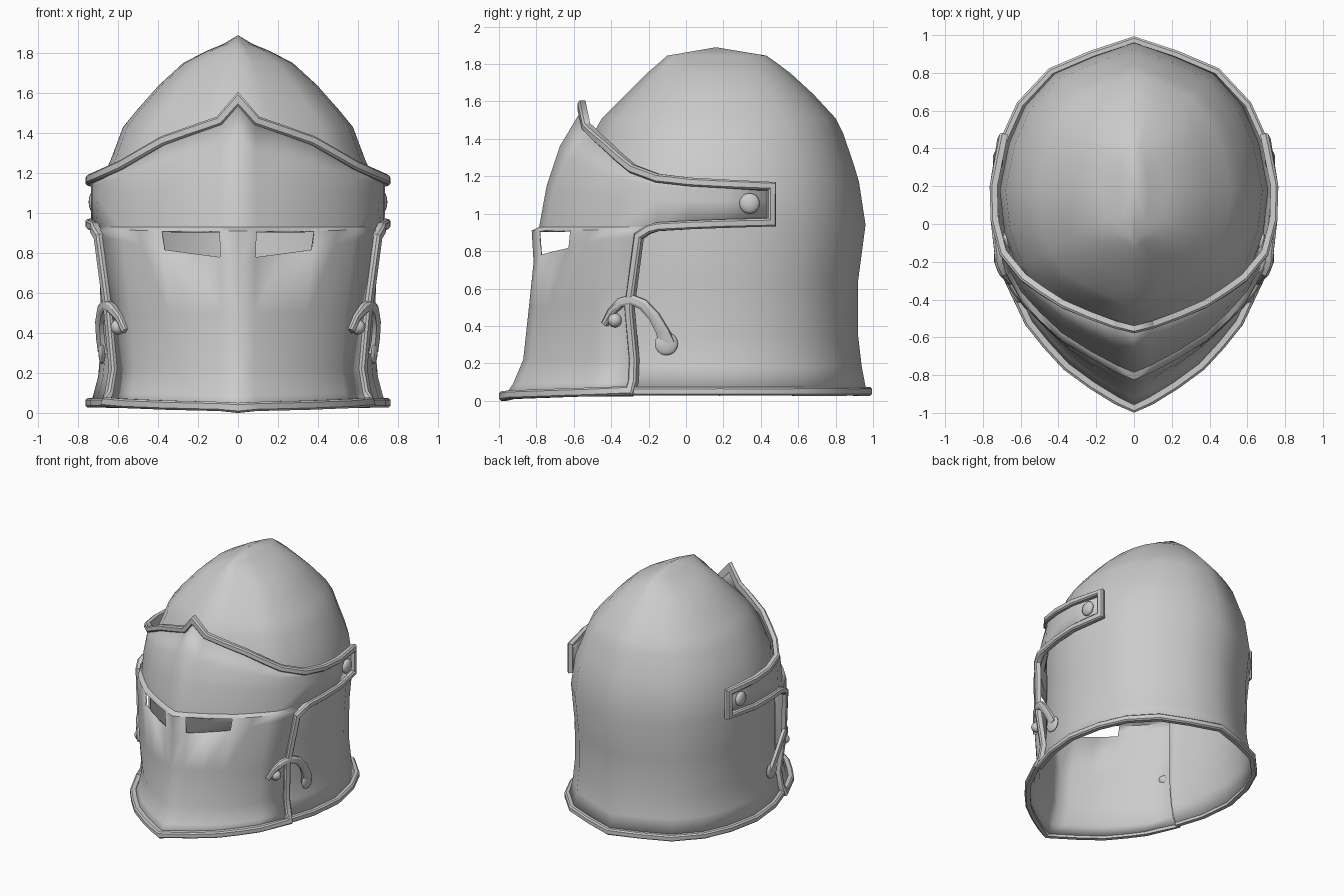
import bpy, bmesh
from mathutils import Vector

if "Cube" in bpy.data.objects:
    bpy.data.objects.remove(bpy.data.objects["Cube"])

CENTRE = Vector((0, 0.1, 0.9))


def finish(name, bm, angle=0.9, wall=0.0):
    """Turn a right-hand half mesh into a mirrored, shaded object."""
    bmesh.ops.recalc_face_normals(bm, faces=bm.faces)
    if wall and sum((f.calc_center_median() - CENTRE).dot(f.normal) for f in bm.faces) < 0:
        bmesh.ops.reverse_faces(bm, faces=bm.faces)
    mesh = bpy.data.meshes.new(name)
    bm.to_mesh(mesh)
    bm.free()
    ob = bpy.data.objects.new(name, mesh)
    bpy.context.collection.objects.link(ob)
    bpy.ops.object.select_all(action='DESELECT')
    ob.select_set(True)
    bpy.context.view_layer.objects.active = ob
    bpy.ops.object.shade_smooth_by_angle(angle=angle)
    ob.modifiers.new("Mirror", 'MIRROR')
    if wall:
        sol = ob.modifiers.new("Wall", 'SOLIDIFY')
        sol.thickness, sol.offset = wall, -1
    return ob


def add_grid(bm, rows, skip=lambda r, c: False):
    verts = [[bm.verts.new(p) for p in row] for row in rows]
    for r in range(len(rows) - 1):
        for c in range(len(rows[0]) - 1):
            if not skip(r, c):
                bm.faces.new((verts[r][c], verts[r][c + 1], verts[r + 1][c + 1], verts[r + 1][c]))
    return verts


def sweep(name, pts, profile, widths=None):
    """Sweep a (depth, width) profile along a path lying on the helmet."""
    bm = bmesh.new()
    pts = [Vector(p) for p in pts]
    rings = []
    for i, p in enumerate(pts):
        a = (p - pts[i - 1]).normalized() if i else None
        b = (pts[i + 1] - p).normalized() if i < len(pts) - 1 else None
        seg = a or b
        t = (a + b).normalized() if a and b else seg.copy()
        if abs(p.x) < 1e-5:                       # square cut on the mirror plane
            t = Vector((1 if seg.x > 0 else -1, 0, 0))
        n = Vector((p.x, p.y - 0.1, 0))
        n = (n - t * n.dot(t)).normalized()
        s = t.cross(n) / max(0.6, abs(t.dot(seg)))
        w = widths[i] if widths else 1
        rings.append([bm.verts.new(p + n * d + s * k * w) for d, k in profile])
    m = len(profile)
    for r0, r1 in zip(rings, rings[1:]):
        for j in range(m):
            bm.faces.new((r0[j], r0[(j + 1) % m], r1[(j + 1) % m], r1[j]))
    for r, p in ((rings[0], pts[0]), (rings[-1], pts[-1])):
        if abs(p.x) > 1e-5:
            bm.faces.new(r)
    return finish(name, bm, 0.5)


def stud(name, loc, radius, depth):
    bm = bmesh.new()
    bmesh.ops.create_uvsphere(bm, u_segments=16, v_segments=8, radius=radius)
    bmesh.ops.scale(bm, vec=(depth, 1, 1), verts=bm.verts)
    bmesh.ops.translate(bm, vec=loc, verts=bm.verts)
    finish(name, bm)


# Skull: levels of (z, front y, back y, half width) along one pointed section
YC = 0.18
SECTION = [(0, 1), (.3, .905), (.59, .79), (.81, .57), (.93, .32), (1, 0),
           (.965, -.27), (.87, -.5), (.72, -.70), (.29, -.87), (0, -1)]
LEVELS = [(.05, -.75, .965, .735), (.18, -.73, .94, .70), (.35, -.72, .92, .685),
          (.64, -.70, .92, .69), (.94, -.65, .96, .71), (1.17, -.60, .925, .68),
          (1.27, -.565, .895, .635), (1.43, -.495, .84, .575), (1.51, -.45, .80, .51),
          (1.64, -.32, .68, .395), (1.75, -.21, .56, .275), (1.81, -.14, .48, .16),
          (1.845, -.1, .43, .075)]
skull_rows = [[(hw * u, YC + t * (yb - YC if t > 0 else YC - yf), z) for u, t in SECTION]
              for z, yf, yb, hw in LEVELS]
bm = bmesh.new()
top = add_grid(bm, skull_rows)[-1]
apex = bm.verts.new((0, .16, 1.89))
for v0, v1 in zip(top, top[1:]):
    bm.faces.new((v0, v1, apex))
bm.faces.ensure_lookup_table()

# Face opening hidden behind the visor
FRONT = -0.29
low = [f for f in bm.faces if f.calc_center_median().z < .94]
geom = list({e for f in low for e in f.edges}) + list({v for f in low for v in f.verts}) + low
bmesh.ops.bisect_plane(bm, geom=geom, plane_co=(0, FRONT, 0), plane_no=(0, 1, 0))
gone = [f for f in bm.faces
        if f.calc_center_median().z < .94 and f.calc_center_median().y < FRONT]
bmesh.ops.delete(bm, geom=gone, context='FACES')
finish("skull", bm, 0.9, 0.012)

# Visor: rows of (centre z, edge z, centre y, edge x, edge y)
COLS = [(0, 1, 1), (.13, .94, .72), (.33, .82, .59), (.54, .67, .45),
        (.70, .50, .28), (.84, .33, .13), (1, 0, 0)]
ROWS = [(.025, .05, -.97, .655, -.30), (.09, .10, -.925, .635, -.28),
        (.22, .22, -.87, .615, -.275), (.50, .50, -.84, .64, -.30),
        (.74, .88, -.815, .69, -.25), (.91, .915, -.825, .71, -.20),
        (.93, .93, -.785, .71, -.15), (1.15, 1.08, -.745, .70, -.15),
        (1.36, 1.15, -.675, .69, -.15), (1.57, 1.19, -.55, .685, -.15)]
visor_rows = [[(fx * xe, ye + (yc - ye) * fy, ze + (zc - ze) * fz) for fx, fy, fz in COLS]
              for zc, ze, yc, xe, ye in ROWS]
bm = bmesh.new()
grid = add_grid(bm, visor_rows, skip=lambda r, c: r == 4 and c in (1, 2))

# Side arms continue the upper visor edge back to the pivots
ARM = [(.73, .02, .94, 1.17), (.735, .2, .947, 1.16), (.69, .455, .957, 1.145)]
prev = [grid[r][-1] for r in range(6, 10)]
for x, y, z0, z1 in ARM:
    cur = [bm.verts.new((x, y, z0 + (z1 - z0) * k)) for k in (0, .58, .85, 1)]
    for j in range(3):
        bm.faces.new((prev[j], cur[j], cur[j + 1], prev[j + 1]))
    prev = cur
finish("visor", bm, 0.9, 0.012)

# Raised borders
BORDER = [(-.012, -.023), (.018, -.023), (.029, -.014), (.029, .014), (.018, .023), (-.012, .023)]
path = list(visor_rows[-1])
path += [(x, y, z1) for x, y, z0, z1 in ARM]
path += [(x, y, z0) for x, y, z0, z1 in reversed(ARM)]
path += [row[-1] for row in reversed(visor_rows[:7])]
path += list(reversed(visor_rows[0][:-1]))
sweep("visor_border", path, BORDER)
base = [p for p in skull_rows[0] if p[1] > FRONT + .03]
p0, p1 = Vector(skull_rows[0][len(base) - 1]), Vector(skull_rows[0][len(base)])
base.append(p0.lerp(p1, (p0.y - FRONT) / (p0.y - p1.y)))
sweep("skull_border", base, BORDER)

# Pivot rivets, latch studs and latch hooks with a rounded end
stud("pivot_rivet", (.72, .34, 1.055), .055, .5)
stud("latch_stud", (.60, -.38, .43), .038, 1)
stud("latch_hook_end", (.68, -.105, .305), .062, .3)
HOOK = [(.565, -.435, .41), (.595, -.40, .475), (.635, -.35, .525), (.665, -.29, .54),
        (.685, -.23, .515), (.695, -.17, .45), (.69, -.125, .37), (.68, -.105, .305)]
STRAP = [(-.014, -1), (.008, -1), (.016, -.5), (.016, .5), (.008, 1), (-.014, 1)]
sweep("latch_hook", HOOK, STRAP, [.018, .02, .024, .026, .028, .03, .034, .045])
